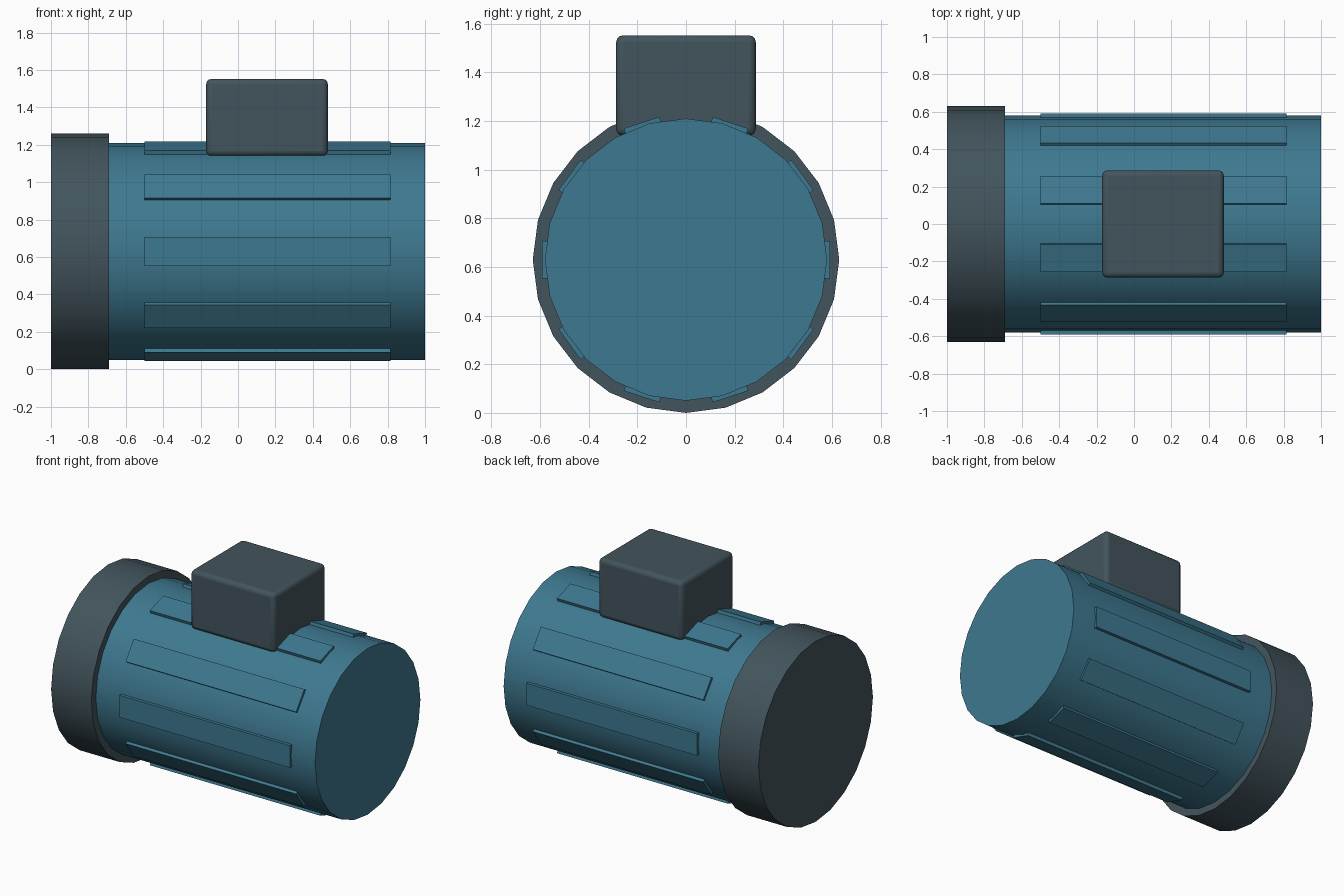
import bpy, math
from mathutils import Matrix

if "Cube" in bpy.data.objects:
    bpy.data.objects.remove(bpy.data.objects["Cube"])

AXIS_Z = 0.63
SIDES = 24


def material(name, rgb):
    m = bpy.data.materials.new(name)
    m.diffuse_color = (*rgb, 1)
    m.use_nodes = True
    m.node_tree.nodes["Principled BSDF"].inputs["Base Color"].default_value = m.diffuse_color
    return m


blue = material("blue paint", (0.048, 0.19, 0.28))
grey = material("dark slate", (0.055, 0.089, 0.108))


def finish(name, mat):
    ob = bpy.context.object
    ob.name = name
    ob.data.materials.append(mat)
    return ob


def drum(name, x0, x1, radius, mat):
    # cylinder lying along x, with a vertex at the very top and bottom
    bpy.ops.mesh.primitive_cylinder_add(vertices=SIDES, radius=radius, depth=x1 - x0)
    ob = finish(name, mat)
    ob.data.transform(Matrix.Translation(((x0 + x1) / 2, 0, AXIS_Z))
                      @ Matrix.Rotation(math.pi / 2, 4, 'Y'))
    bpy.ops.object.shade_smooth_by_angle(angle=math.radians(30))
    return ob


def box(name, lo, hi, mat):
    bpy.ops.mesh.primitive_cube_add(size=1)
    ob = finish(name, mat)
    size = [b - a for a, b in zip(lo, hi)]
    mid = [(a + b) / 2 for a, b in zip(lo, hi)]
    ob.data.transform(Matrix.Translation(mid) @ Matrix.Diagonal((*size, 1)))
    return ob


# motor housing and rear fan cowl
drum("housing", -0.70, 1.0, 0.58, blue)
drum("fan_cowl", -1.0, -0.69, 0.63, grey)

# ten raised cooling ribs around the housing
for i in range(10):
    rib = box(f"cooling_rib_{i + 1}", (-0.5, 0.565, -0.077), (0.815, 0.592, 0.077), blue)
    rib.data.transform(Matrix.Translation((0, 0, AXIS_Z))
                       @ Matrix.Rotation(math.tau * i / 10, 4, 'X'))

# rounded terminal box on top
terminal = box("terminal_box", (-0.17, -0.287, 1.14), (0.48, 0.287, 1.552), grey)
bevel = terminal.modifiers.new("rounded edges", 'BEVEL')
bevel.width = 0.028
bevel.segments = 3
bpy.ops.object.shade_smooth_by_angle(angle=math.radians(35))
